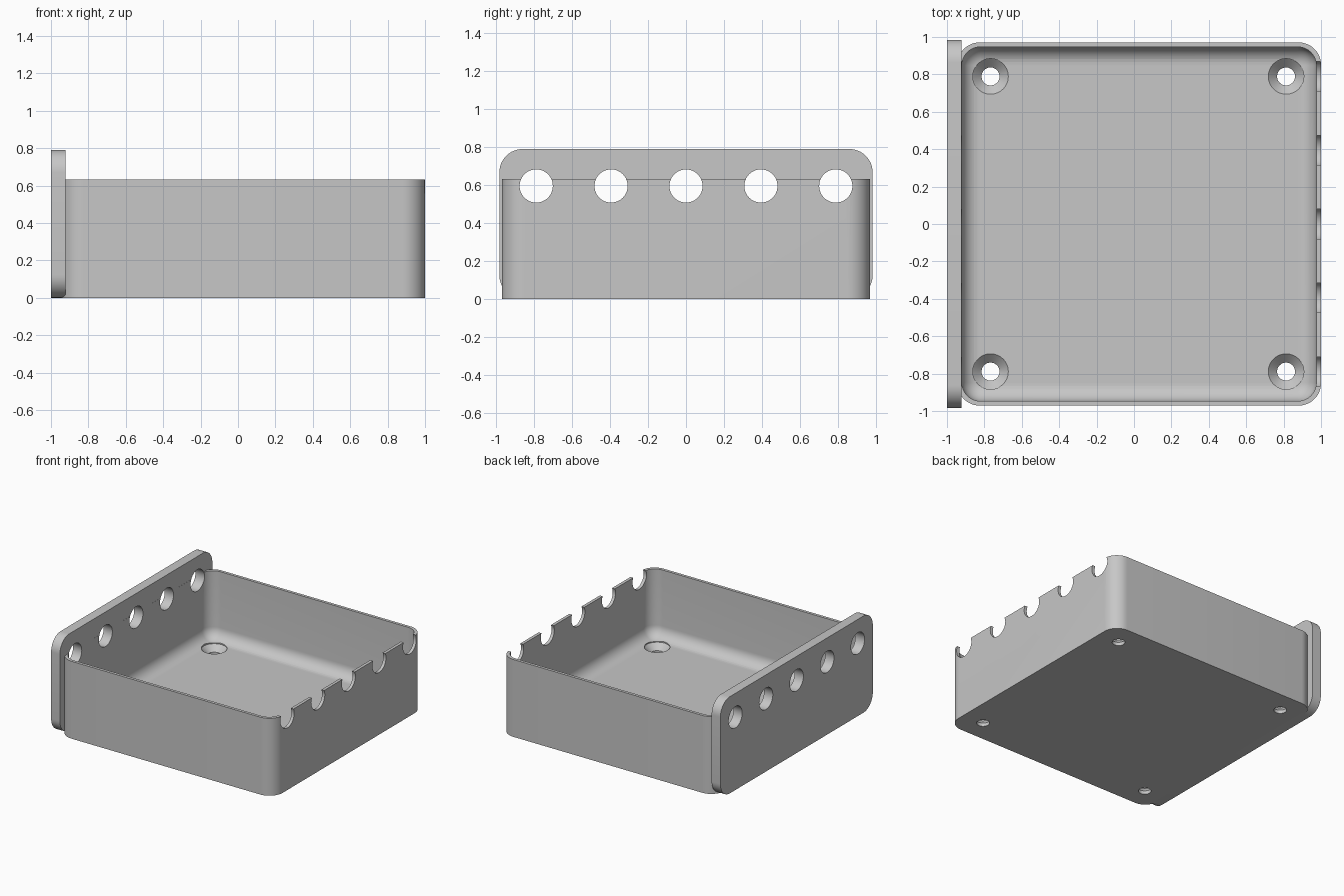
import bpy, bmesh, math
from mathutils import Matrix

default = bpy.data.objects.get("Cube")
if default:
    bpy.data.objects.remove(default, do_unlink=True)

grey = bpy.data.materials.new("light grey plastic")
grey.use_nodes = True
colour = (0.57, 0.57, 0.57, 1)
grey.diffuse_color = colour
grey.node_tree.nodes["Principled BSDF"].inputs["Base Color"].default_value = colour

HEIGHT, FLOOR = 0.632, 0.08
HOLE_Y = [i * 0.395 for i in range(-2, 3)]
SCREWS = [(x, y) for x in (-0.767, 0.813) for y in (-0.789, 0.789)]


def rounded_rect(x0, x1, y0, y1, r, steps=12):
    """Counter-clockwise outline of a rectangle with round corners."""
    corners = [(x1 - r, y1 - r), (x0 + r, y1 - r), (x0 + r, y0 + r), (x1 - r, y0 + r)]
    pts = []
    for q, (cx, cy) in enumerate(corners):
        for i in range(steps + 1):
            a = math.radians(90) * (q + i / steps)
            pts.append((cx + r * math.cos(a), cy + r * math.sin(a)))
    return pts


def circle(cx, cy, r, n=48):
    return [(cx + r * math.cos(math.tau * i / n), cy + r * math.sin(math.tau * i / n))
            for i in range(n)]


def loft(bm, layers):
    """Skin a stack of (outline, z) layers and cap both ends."""
    rings = [[bm.verts.new((x, y, z)) for x, y in outline] for outline, z in layers]
    n = len(rings[0])
    for low, high in zip(rings, rings[1:]):
        for i in range(n):
            j = (i + 1) % n
            bm.faces.new((low[i], low[j], high[j], high[i]))
    bm.faces.new(rings[0][::-1])
    bm.faces.new(rings[-1])


def make_object(name, bm):
    bmesh.ops.recalc_face_normals(bm, faces=bm.faces)
    mesh = bpy.data.meshes.new(name)
    bm.to_mesh(mesh)
    bm.free()
    mesh.materials.append(grey)
    obj = bpy.data.objects.new(name, mesh)
    bpy.context.collection.objects.link(obj)
    return obj


def activate(obj):
    bpy.ops.object.select_all(action='DESELECT')
    bpy.context.view_layer.objects.active = obj
    obj.select_set(True)


def cut(obj, cutter):
    activate(obj)
    mod = obj.modifiers.new("cut", 'BOOLEAN')
    mod.operation, mod.solver, mod.object = 'DIFFERENCE', 'EXACT', cutter
    bpy.ops.object.modifier_apply(modifier=mod.name)


# Tray body, slightly overlapping the end plate
bm = bmesh.new()
outer = rounded_rect(-0.945, 1.0, -0.971, 0.971, 0.12)
loft(bm, [(outer, 0), (outer, HEIGHT)])
tray = make_object("tray", bm)

# Tall end plate, drawn in its own plane and turned upright
bm = bmesh.new()
side = rounded_rect(-0.984, 0.984, 0, 0.79, 0.122)
loft(bm, [(side, -1.0), (side, -0.921)])
turn = Matrix(((0, 0, 1), (1, 0, 0), (0, 1, 0))).to_4x4()
bmesh.ops.transform(bm, matrix=turn, verts=bm.verts)
plate = make_object("end_plate", bm)

# Cavity with a filleted floor
bm = bmesh.new()
layers = []
fillet, corner = 0.095, 0.1
for i in range(11):
    a = math.radians(90) * i / 10
    inset = fillet * (1 - math.sin(a))
    outline = rounded_rect(-0.9205 + inset, 0.975 - inset, -0.947 + inset,
                           0.947 - inset, corner - inset)
    layers.append((outline, FLOOR + fillet * (1 - math.cos(a))))
layers.append((layers[-1][0], 1.0))
loft(bm, layers)
cavity = make_object("cavity_cutter", bm)

# Cable holes running the whole length of the tray
bm = bmesh.new()
for y in HOLE_Y:
    ring = circle(y, 0.595, 0.0875)
    loft(bm, [(ring, -1.2), (ring, 1.2)])
bmesh.ops.transform(bm, matrix=turn, verts=bm.verts)
cable_holes = make_object("cable_hole_cutter", bm)

# Countersunk screw holes in the floor
bm = bmesh.new()
for x, y in SCREWS:
    small, big = circle(x, y, 0.048), circle(x, y, 0.095)
    loft(bm, [(small, -0.1), (small, FLOOR - 0.052), (big, FLOOR - 0.005),
              (big, FLOOR + 0.15)])
screw_holes = make_object("screw_hole_cutter", bm)

for cutter in (cavity, cable_holes, screw_holes):
    cut(tray, cutter)
cut(plate, cable_holes)

for cutter in (cavity, cable_holes, screw_holes):
    bpy.data.objects.remove(cutter, do_unlink=True)

for obj in (tray, plate):
    activate(obj)
    bpy.ops.object.shade_smooth_by_angle(angle=math.radians(30))
